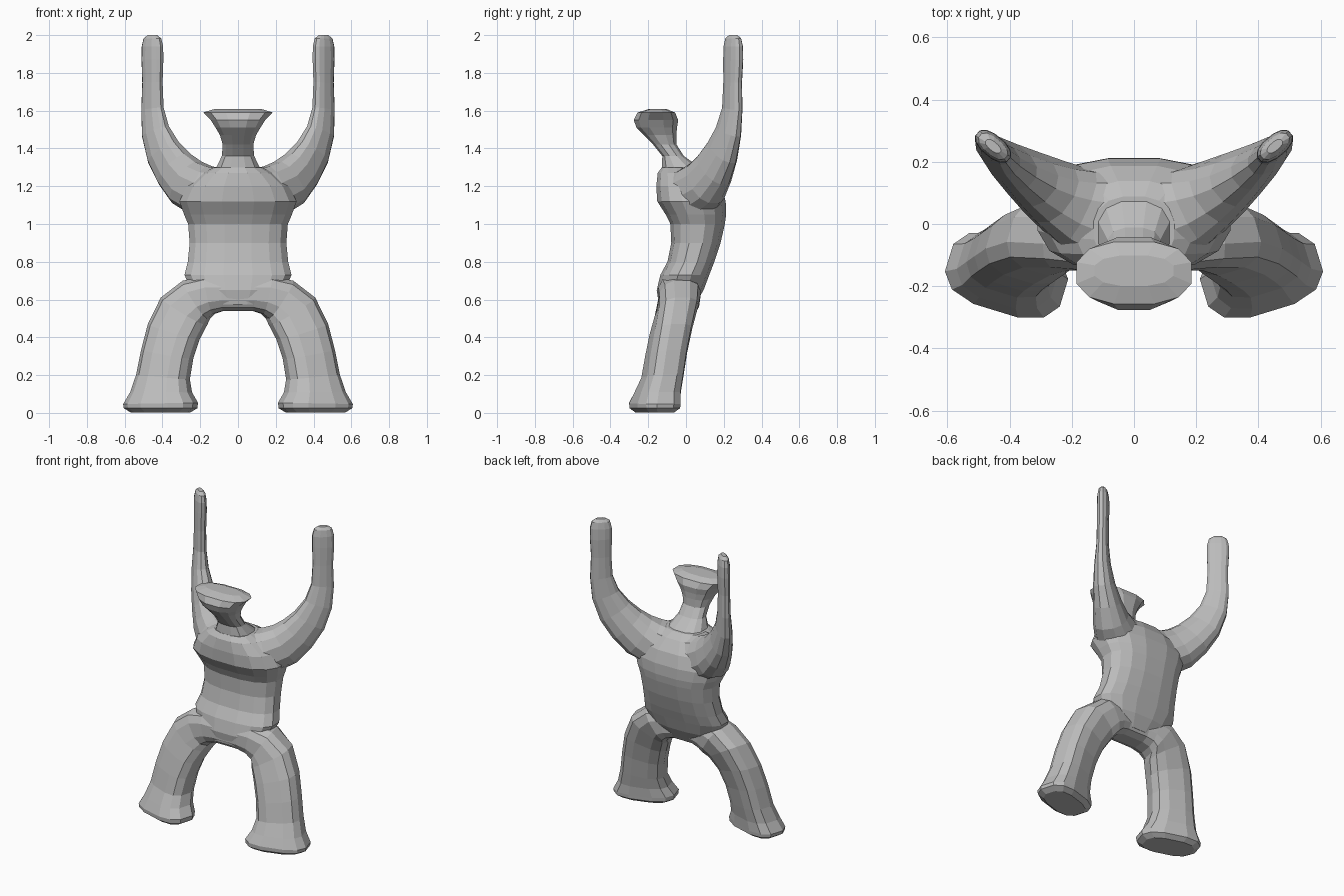
import bpy, bmesh, math
from mathutils import Vector

grey = bpy.data.materials.new("plain grey")
grey.diffuse_color = (0.5, 0.5, 0.5, 1)


def spow(v, e):
    return math.copysign(abs(v) ** e, v)


def loft(name, rings):
    """Skin a list of point rings and cap both ends."""
    bm = bmesh.new()
    vs = [[bm.verts.new(p) for p in r] for r in rings]
    n = len(vs[0])
    for a, b in zip(vs, vs[1:]):
        for i in range(n):
            j = (i + 1) % n
            bm.faces.new((a[i], a[j], b[j], b[i]))
    bm.faces.new(vs[0][::-1])
    bm.faces.new(vs[-1])
    bmesh.ops.recalc_face_normals(bm, faces=bm.faces)
    me = bpy.data.meshes.new(name)
    bm.to_mesh(me)
    bm.free()
    me.materials.append(grey)
    ob = bpy.data.objects.new(name, me)
    bpy.context.collection.objects.link(ob)
    return ob


def level(z, hx, y0, y1, n=16, e=0.8):
    """Horizontal rounded ring: half width, front y, back y."""
    cy, hy = (y0 + y1) / 2, (y1 - y0) / 2
    return [(hx * spow(math.cos(t), e), cy + hy * spow(math.sin(t), e), z)
            for t in (2 * math.pi * (i + 0.5) / n for i in range(n))]


def limbs(name, path, angle, blend, n=12, e=0.85):
    """One oval tube through the body forming both limbs.
    Rows are x, y, z, long radius, short radius, from the centre outwards;
    the oval turns to its full angle by x = blend."""
    pts = [Vector(p[:3]) for p in path]
    rings = []
    for i, p in enumerate(path):
        a = math.radians(angle) * min(1, p[0] / blend)
        h = Vector((-math.sin(a), math.cos(a), 0))
        t = (pts[min(i + 1, len(pts) - 1)] - pts[max(i - 1, 0)]).normalized()
        if i == 0:
            t = Vector((1, 0, 0))
        u = t.cross(h).normalized()
        rings.append([pts[i] + u * p[3] * spow(math.cos(k), e) + h * p[4] * spow(math.sin(k), e)
                      for k in (2 * math.pi * (j + 0.5) / n for j in range(n))])
    mirrored = [[(-v.x, v.y, v.z) for v in r] for r in rings[:0:-1]]
    loft(name, mirrored + rings)


# Torso: hips, waist, chest and shoulders
loft("torso", [level(*r) for r in (
    (0.575, 0.18, -0.145, 0.05), (0.65, 0.25, -0.157, 0.095),
    (0.73, 0.288, -0.138, 0.125), (0.80, 0.27, -0.10, 0.152), (0.90, 0.26, -0.08, 0.185),
    (1.00, 0.268, -0.085, 0.208), (1.05, 0.29, -0.11, 0.215), (1.12, 0.315, -0.155, 0.213),
    (1.20, 0.275, -0.160, 0.19), (1.27, 0.19, -0.152, 0.14), (1.30, 0.13, -0.13, 0.09))])

# Neck leaning forward into a flat-topped flared head
loft("head", [level(*r, 12) for r in (
    (1.25, 0.17, -0.145, 0.12), (1.30, 0.118, -0.13, 0.075), (1.36, 0.088, -0.127, -0.01),
    (1.42, 0.083, -0.175, -0.048), (1.47, 0.098, -0.225, -0.048), (1.51, 0.122, -0.265, -0.045),
    (1.55, 0.148, -0.28, -0.038), (1.59, 0.19, -0.26, -0.055), (1.608, 0.13, -0.2, -0.1))])

# Raised arms running through the shoulders
limbs("arms", [
    (0.00, 0.02, 1.165, 0.13, 0.15), (0.11, 0.025, 1.165, 0.135, 0.15), (0.19, 0.055, 1.175, 0.14, 0.133),
    (0.27, 0.105, 1.22, 0.135, 0.108), (0.335, 0.148, 1.29, 0.122, 0.086),
    (0.395, 0.19, 1.38, 0.107, 0.065), (0.437, 0.225, 1.49, 0.087, 0.048), (0.453, 0.245, 1.61, 0.07, 0.036),
    (0.453, 0.247, 1.75, 0.063, 0.034), (0.453, 0.25, 1.87, 0.068, 0.036), (0.453, 0.25, 1.94, 0.067, 0.034),
    (0.453, 0.25, 1.982, 0.056, 0.027), (0.453, 0.25, 2.0, 0.03, 0.014)], 40, 0.3)

# Spread legs, joined by the arch of the crotch, ending in flared feet
limbs("legs", [
    (0.00, -0.045, 0.63, 0.092, 0.105), (0.08, -0.045, 0.63, 0.092, 0.107), (0.15, -0.04, 0.625, 0.105, 0.112),
    (0.22, -0.035, 0.60, 0.122, 0.115), (0.285, -0.05, 0.54, 0.14, 0.11),
    (0.34, -0.08, 0.43, 0.141, 0.105), (0.375, -0.105, 0.31, 0.138, 0.103), (0.397, -0.125, 0.19, 0.141, 0.103),
    (0.407, -0.15, 0.11, 0.162, 0.112), (0.41, -0.165, 0.05, 0.198, 0.122), (0.41, -0.165, 0.025, 0.195, 0.12),
    (0.41, -0.165, 0.003, 0.16, 0.09)], 17, 0.3, e=0.72)
